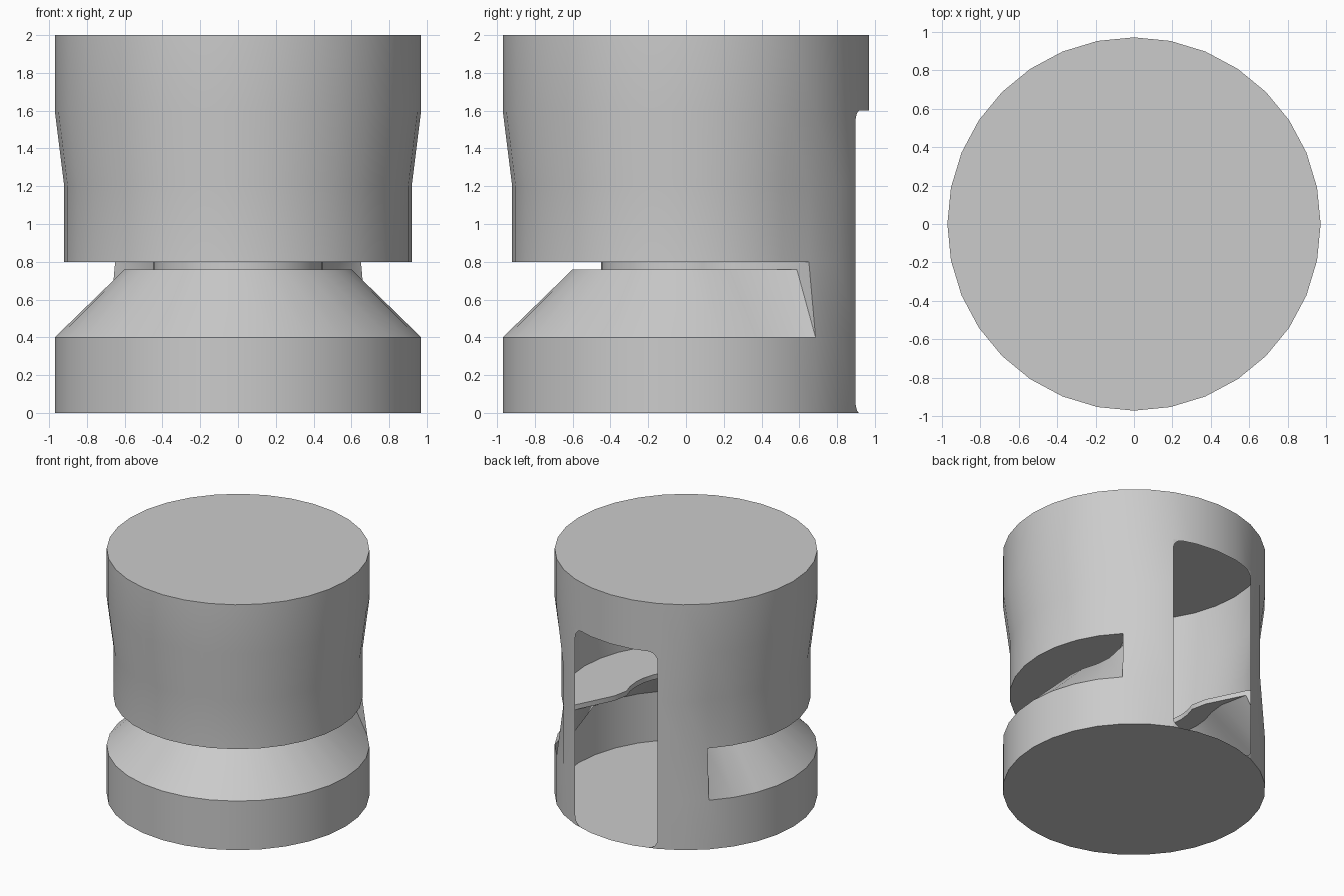
import bpy, bmesh, math
from mathutils import Vector

if "Cube" in bpy.data.objects:
    bpy.data.objects.remove(bpy.data.objects["Cube"])

N, R = 32, 0.97
bm = bmesh.new()


def back_steps(i):
    # how many columns away from the middle of the back (0..16)
    i %= N
    return min(i, N - i)


def point(i, r, z):
    a = math.pi / 2 + 2 * math.pi * i / N
    return Vector((r * math.cos(a), r * math.sin(a), z))


def face(points):
    bm.faces.new([bm.verts.new(p) for p in points])


def outer(i):
    # outside wall, waisted everywhere except near the back
    waist = 0.92 if back_steps(i) >= 4 else R
    return [(R, 2), (R, 1.6), (waist, 1.2), (waist, 0.8), (R, 0.4), (R, 0)]


def groove(i):
    # groove section, running out to the wall at its two ends
    k = back_steps(i)
    neck = {4: 0.83, 5: 0.53}.get(k, 0.45)
    lip = {4: 0.83, 5: 0.65}.get(k, 0.60)
    return [(0.92, 0.8), (neck, 0.8), (neck, 0.76), (lip, 0.76), (R, 0.4)]


def strip(i, a, b):
    for j in range(len(a) - 1):
        face([point(i, *a[j]), point(i, *a[j + 1]),
              point(i + 1, *b[j + 1]), point(i + 1, *b[j])])


# wall, groove and open back window
for i in range(N):
    ks = (back_steps(i), back_steps(i + 1))
    a, b = outer(i), outer(i + 1)
    if max(ks) <= 2:
        strip(i, a[:2], b[:2])
    elif min(ks) >= 4:
        strip(i, a[:4], b[:4])
        strip(i, groove(i), groove(i + 1))
        strip(i, a[4:], b[4:])
    else:
        strip(i, a, b)

# end walls of the groove
for i in (4, N - 4):
    g = groove(i)
    face([point(i, *g[j]) for j in (0, 1, 2, 4)])

# top and bottom discs
face([point(i, R, 2) for i in range(N)])
face([point(i, R, 0) for i in reversed(range(N))])

bmesh.ops.remove_doubles(bm, verts=bm.verts, dist=0.0005)
bmesh.ops.dissolve_degenerate(bm, edges=bm.edges, dist=0.0005)
bmesh.ops.recalc_face_normals(bm, faces=bm.faces)

# rounded corners of the window
for side in (2, -2):
    for z, up in ((1.6, -1), (0, 1)):
        corner = point(side, R, z)
        along = (point(side // 2, R, z) - corner).normalized()
        rise = Vector((0, 0, up))
        arc = []
        for s in range(7):
            t = s / 6 * math.pi / 2
            arc.append(corner + along * 0.075 * (1 - math.sin(t))
                       + rise * 0.075 * (1 - math.cos(t)))
        pts = [corner] + arc
        if (pts[1] - corner).cross(pts[-1] - corner).y < 0:
            pts.reverse()
        face(pts)

mesh = bpy.data.meshes.new("grooved_drum")
bm.to_mesh(mesh)
bm.free()
drum = bpy.data.objects.new("grooved_drum", mesh)
bpy.context.collection.objects.link(drum)

grey = bpy.data.materials.new("plain grey")
grey.diffuse_color = (0.6, 0.6, 0.6, 1)
grey.use_nodes = True
grey.node_tree.nodes["Principled BSDF"].inputs["Base Color"].default_value = grey.diffuse_color
mesh.materials.append(grey)

bpy.context.view_layer.objects.active = drum
drum.select_set(True)
bpy.ops.object.shade_smooth_by_angle(angle=math.radians(30))
